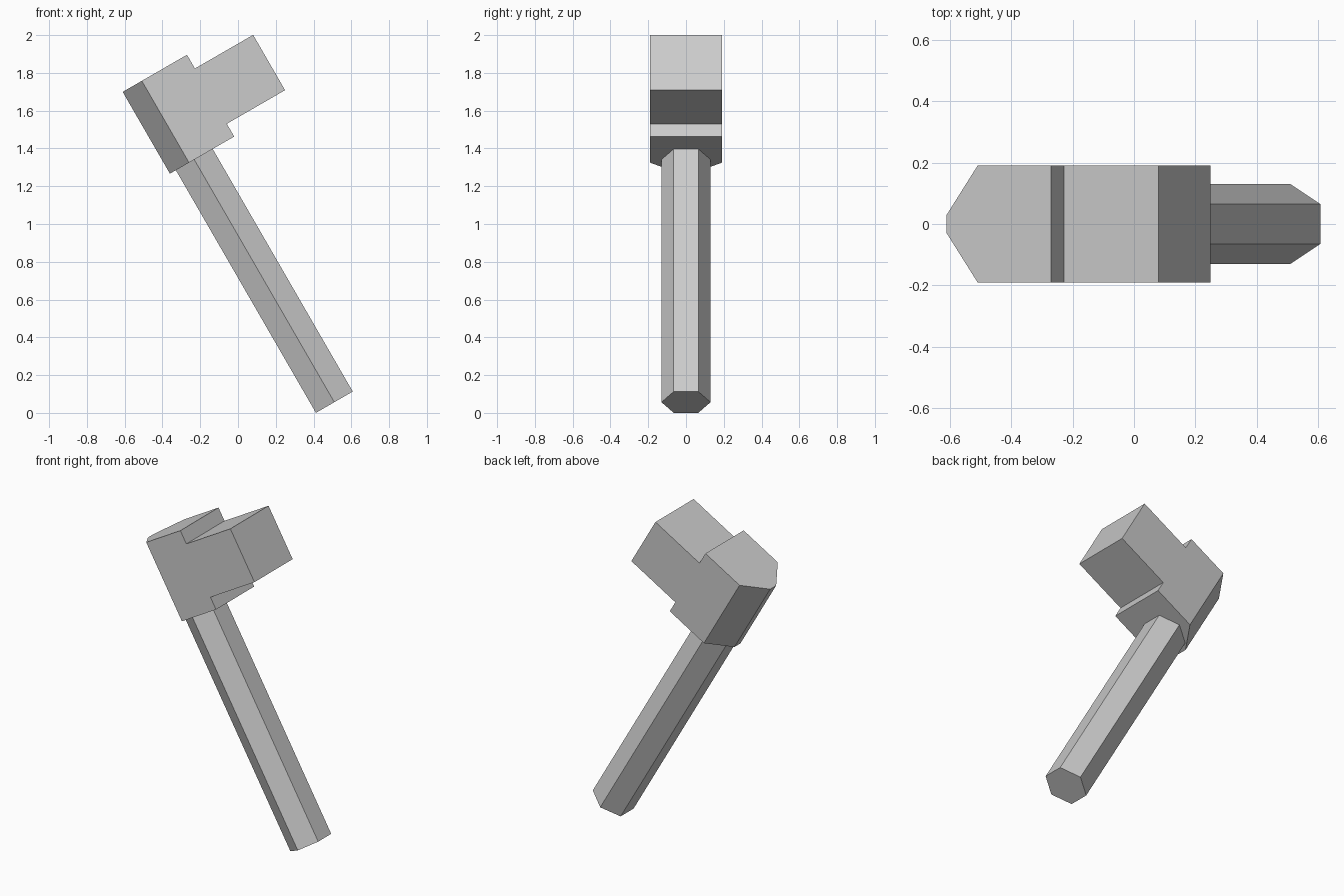
import bpy, bmesh
from math import radians, sin, cos
from mathutils import Vector

cube = bpy.data.objects.get("Cube")
if cube:
    bpy.data.objects.remove(cube, do_unlink=True)

TILT = radians(-30)      # the whole hammer leans back to the left

grey = bpy.data.materials.new("plain_grey")
grey.use_nodes = True
grey.diffuse_color = (0.6, 0.6, 0.6, 1)
grey.node_tree.nodes["Principled BSDF"].inputs["Base Color"].default_value = grey.diffuse_color


def prism(bm, outline, sweep):
    """Closed solid made by sweeping an outline along a vector."""
    face = bm.faces.new([bm.verts.new(p) for p in outline])
    moved = bmesh.ops.extrude_face_region(bm, geom=[face], use_keep_orig=True)["geom"]
    verts = [g for g in moved if isinstance(g, bmesh.types.BMVert)]
    bmesh.ops.translate(bm, verts=verts, vec=sweep)
    bmesh.ops.recalc_face_normals(bm, faces=bm.faces[:])


def finish(bm, name):
    bmesh.ops.recalc_face_normals(bm, faces=bm.faces[:])
    mesh = bpy.data.meshes.new(name)
    bm.to_mesh(mesh)
    bm.free()
    mesh.materials.append(grey)
    obj = bpy.data.objects.new(name, mesh)
    obj.rotation_euler.y = TILT
    bpy.context.collection.objects.link(obj)


# Handle: hexagonal bar with corners pointing to the front and back
BOTTOM, NECK, RADIUS = -0.206, 1.277, 0.13
bm = bmesh.new()
hexagon = [(0.47 + RADIUS * sin(radians(60 * i)), RADIUS * cos(radians(60 * i)), BOTTOM)
           for i in range(6)]
prism(bm, hexagon, Vector((0, 0, NECK - BOTTOM)))
finish(bm, "handle")

# Head: stepped side profile swept across its thickness
HALF = 0.191
BACK, STEP, NOSE = 0.438, 0.714, 1.07
profile = [(BACK, NECK), (STEP, NECK), (STEP, 1.355), (NOSE, 1.355),
           (NOSE, 1.693), (STEP, 1.693), (STEP, 1.777), (BACK, 1.777)]
bm = bmesh.new()
prism(bm, [(x, -HALF, z) for x, z in profile], Vector((0, 2 * HALF, 0)))

# Wedge: draw the rear face out and narrow it to a blunt edge
rear = min(bm.faces, key=lambda f: f.calc_center_median().x)
tip = bmesh.ops.extrude_discrete_faces(bm, faces=[rear])["faces"][0]
for v in tip.verts:
    v.co.x -= 0.117
    v.co.y *= 0.03 / HALF
finish(bm, "head")
